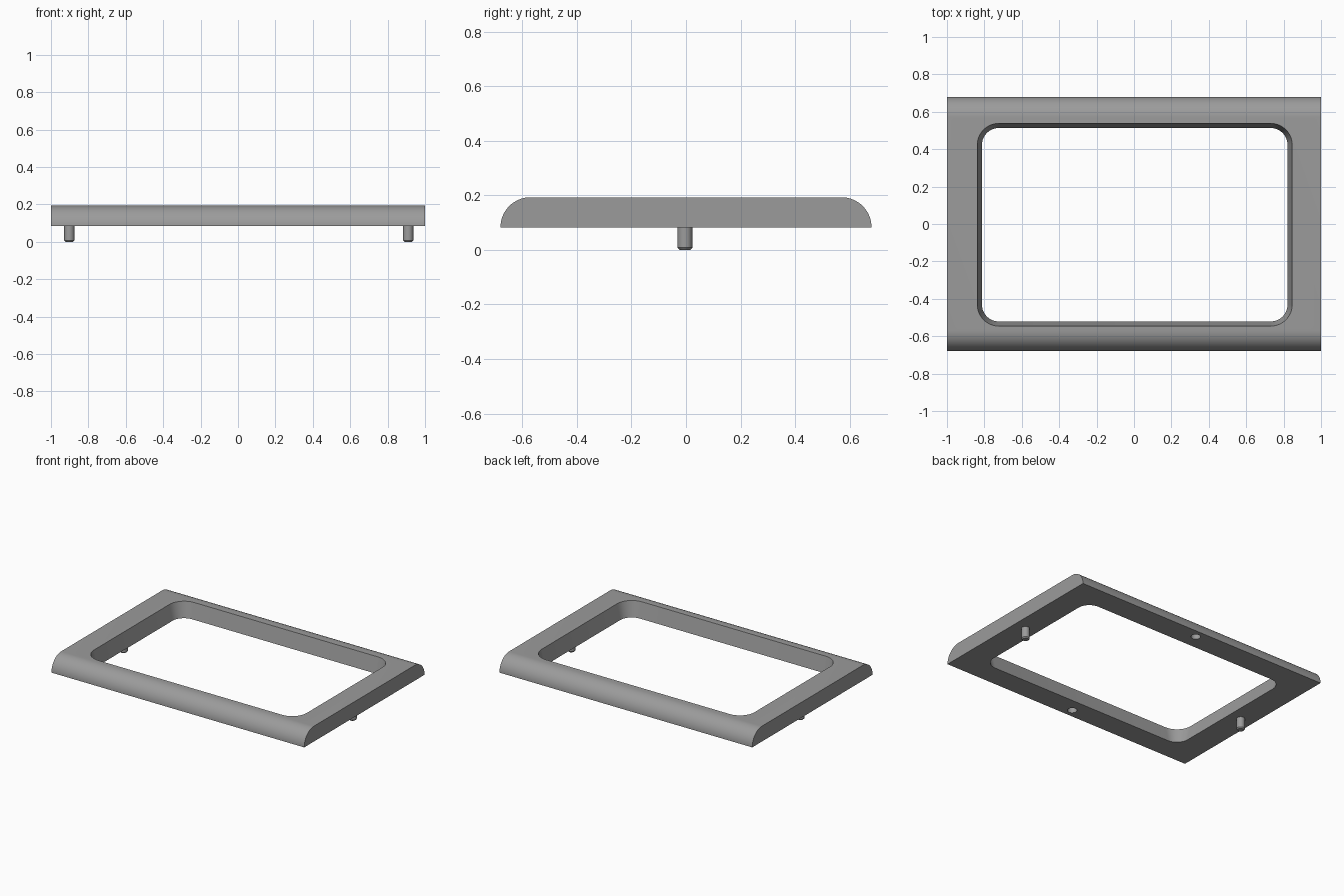
import bpy, bmesh, math

if "Cube" in bpy.data.objects:
    bpy.data.objects.remove(bpy.data.objects["Cube"])

BOTTOM, TOP = 0.083, 0.193      # underside and upper face of the frame
HALF_Y, ARC = 0.68, 0.11        # half depth and edge rounding radius
OX, OY = 0.004, -0.004          # slight offset of opening and pegs

grey = bpy.data.materials.new("grey")
grey.diffuse_color = (0.33, 0.33, 0.33, 1)
grey.use_nodes = True
grey.node_tree.nodes["Principled BSDF"].inputs["Base Color"].default_value = grey.diffuse_color


def loft(name, rings):
    """Closed solid through rings of matching 3D points."""
    bm = bmesh.new()
    loops = [[bm.verts.new(p) for p in ring] for ring in rings]
    n = len(loops[0])
    for a, b in zip(loops, loops[1:]):
        for i in range(n):
            j = (i + 1) % n
            bm.faces.new((a[i], a[j], b[j], b[i]))
    bm.faces.new(loops[0][::-1])
    bm.faces.new(loops[-1])
    bmesh.ops.recalc_face_normals(bm, faces=bm.faces)
    mesh = bpy.data.meshes.new(name)
    bm.to_mesh(mesh)
    bm.free()
    obj = bpy.data.objects.new(name, mesh)
    bpy.context.collection.objects.link(obj)
    mesh.materials.append(grey)
    return obj


def circle(x, y, z, r, n=24):
    return [(x + r * math.cos(2 * math.pi * i / n),
             y + r * math.sin(2 * math.pi * i / n), z) for i in range(n)]


def rounded_rect(hx, hy, r, z, seg=10):
    pts = []
    for k, (sx, sy) in enumerate(((1, 1), (-1, 1), (-1, -1), (1, -1))):
        for i in range(seg + 1):
            a = math.pi / 2 * (k + i / seg)
            pts.append((OX + sx * (hx - r) + r * math.cos(a),
                        OY + sy * (hy - r) + r * math.sin(a), z))
    return pts


def activate(obj):
    bpy.ops.object.select_all(action='DESELECT')
    obj.select_set(True)
    bpy.context.view_layer.objects.active = obj


def cut(obj, cutter):
    mod = obj.modifiers.new("cut", 'BOOLEAN')
    mod.operation, mod.solver, mod.object = 'DIFFERENCE', 'EXACT', cutter
    activate(obj)
    bpy.ops.object.modifier_apply(modifier=mod.name)
    bpy.data.objects.remove(cutter)


def smooth(obj):
    activate(obj)
    bpy.ops.object.shade_smooth_by_angle(angle=math.radians(30))


# Frame: slab with quarter-round front and back edges
SEG = 16
right = [(HALF_Y - ARC + ARC * math.cos(math.pi / 2 * i / SEG),
          BOTTOM + ARC * math.sin(math.pi / 2 * i / SEG)) for i in range(SEG + 1)]
profile = right + [(-y, z) for y, z in reversed(right)]
frame = loft("frame", [[(x, y, z) for y, z in profile] for x in (-1, 1)])

# Opening: rounded rectangle, slightly wider at the top
def opening_ring(z):
    g = 0.025 * (z - BOTTOM) / (TOP - BOTTOM)
    return rounded_rect(0.817 + g, 0.517 + g, 0.09 + g, z)

cut(frame, loft("opening_cutter", [opening_ring(BOTTOM - 0.05), opening_ring(TOP + 0.05)]))

# Blind sockets under the front and back rails
for s in (-1, 1):
    cut(frame, loft("socket_cutter", [circle(0, s * 0.62, z, 0.031)
                                      for z in (BOTTOM - 0.03, BOTTOM + 0.065)]))
smooth(frame)

# Pegs under the side rails, with chamfered tips
for side, s in (("left", -1), ("right", 1)):
    peg = loft(side + "_peg", [circle(OX + s * 0.906, OY, z, r) for z, r in
                               ((0, 0.020), (0.008, 0.027), (BOTTOM + 0.002, 0.027))])
    smooth(peg)
